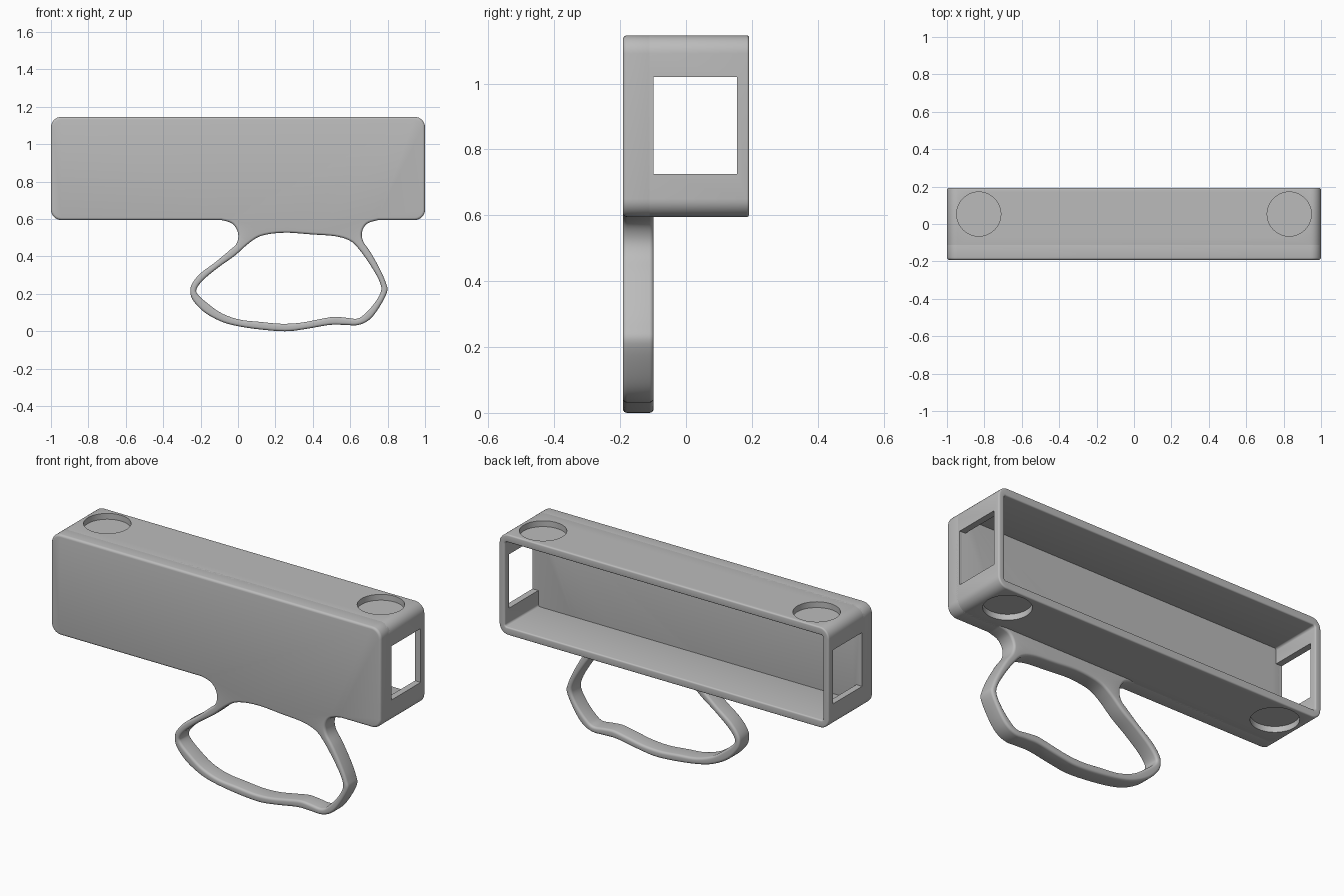
import bpy, bmesh, math
from mathutils import Vector

if "Cube" in bpy.data.objects:
    bpy.data.objects.remove(bpy.data.objects["Cube"], do_unlink=True)

grey = bpy.data.materials.new("light grey plastic")
grey.use_nodes = True
grey.diffuse_color = (0.5, 0.5, 0.5, 1)
grey.node_tree.nodes["Principled BSDF"].inputs["Base Color"].default_value = (0.5, 0.5, 0.5, 1)

BOTTOM, TOP = 0.595, 1.146
FRONT, BACK, INNER = -0.192, 0.192, -0.098
WALL, FLOOR, CORNER = 0.035, 0.043, 0.055


def smooth_path(points, closed, steps=5):
    """Catmull-Rom curve through the points."""
    pts = [Vector(p) for p in points]
    n = len(pts)
    get = (lambda i: pts[i % n]) if closed else (lambda i: pts[max(0, min(n - 1, i))])
    path = []
    for i in range(n if closed else n - 1):
        a, b, c, d = (get(i + k) for k in (-1, 0, 1, 2))
        for s in range(steps):
            t = s / steps
            path.append(b + (c - a) * t / 2 + (a - b * 2.5 + c * 2 - d / 2) * t * t
                        + (b * 3 - a - c * 3 + d) * t ** 3 / 2)
    return path if closed else path + [pts[-1]]


def rounded_rect(half, low, high, r, steps=8):
    """Counter-clockwise outline, starting at the lower right corner."""
    centres = ((half - r, low + r), (half - r, high - r), (r - half, high - r), (r - half, low + r))
    out = []
    for k, (cx, cz) in enumerate(centres):
        for s in range(steps + 1):
            a = math.pi / 2 * (k - 1 + s / steps)
            out.append(Vector((cx + r * math.cos(a), cz + r * math.sin(a))))
    return out


def inset(loop, dist):
    """Move a loop towards the material on its left."""
    out = []
    for i, p in enumerate(loop):
        u = (p - loop[i - 1]).normalized()
        v = (loop[(i + 1) % len(loop)] - p).normalized()
        n = Vector((-u.y - v.y, u.x + v.x)).normalized()
        out.append(p + n * dist / max(0.5, n.dot(Vector((-u.y, u.x)))))
    return out


def slab(name, outer, hole, y0, y1, r):
    """Extrude an outline with a hole along y, with rounded rims."""
    arc = [math.pi / 2 * k / 4 for k in range(5)]
    profile = [(r - r * math.sin(a), y0 + r - r * math.cos(a)) for a in arc]
    profile += [(d, y0 + y1 - y) for d, y in reversed(profile)]
    bm = bmesh.new()
    caps = ([], [])
    for loop in (outer, hole[::-1]):
        rings = [[bm.verts.new((p.x, y, p.y)) for p in inset(loop, d)] for d, y in profile]
        n = len(loop)
        for a, b in zip(rings, rings[1:]):
            for i in range(n):
                j = (i + 1) % n
                bm.faces.new((a[i], a[j], b[j], b[i]))
        for cap, ring in zip(caps, (rings[0], rings[-1])):
            cap += [bm.edges.get((ring[i - 1], ring[i])) for i in range(n)]
    for cap, side in zip(caps, (-1, 1)):
        bmesh.ops.triangle_fill(bm, edges=cap, use_beauty=True, normal=(0, side, 0))
    bmesh.ops.recalc_face_normals(bm, faces=bm.faces)
    mesh = bpy.data.meshes.new(name)
    bm.to_mesh(mesh)
    bm.free()
    mesh.materials.append(grey)
    obj = bpy.data.objects.new(name, mesh)
    bpy.context.collection.objects.link(obj)
    return obj


def select(obj):
    bpy.ops.object.select_all(action='DESELECT')
    obj.select_set(True)
    bpy.context.view_layer.objects.active = obj


def cut(target, cutter):
    cutter.hide_render = True
    cutter.data.materials.append(grey)
    select(target)
    mod = target.modifiers.new("cut", 'BOOLEAN')
    mod.operation, mod.solver, mod.object = 'DIFFERENCE', 'EXACT', cutter
    bpy.ops.object.modifier_apply(modifier=mod.name)
    bpy.data.objects.remove(cutter, do_unlink=True)


# Front plate with the hand loop growing from its lower edge
loop_outer = [(-.09, BOTTOM), (-.03, .575), (0, .525), (-.007, .47), (-.045, .433), (-.12, .37),
              (-.2, .31), (-.245, .255), (-.255, .21), (-.24, .165), (-.19, .11), (-.12, .066),
              (-.04, .036), (.09, .013), (.25, 0), (.36, .012), (.49, .034), (.57, .034),
              (.64, .033), (.7, .06), (.75, .12), (.797, .21), (.79, .26), (.76, .33),
              (.71, .42), (.67, .48), (.663, .53), (.69, .575), (.75, BOTTOM)]
loop_inner = [(.25, .527), (.13, .512), (.06, .472), (-.016, .405), (-.1, .345), (-.18, .28),
              (-.22, .23), (-.215, .197), (-.16, .147), (-.085, .095), (.01, .062), (.12, .05),
              (.23, .04), (.33, .045), (.43, .063), (.51, .077), (.57, .073), (.635, .067),
              (.675, .09), (.73, .15), (.765, .215), (.755, .27), (.71, .35), (.65, .435),
              (.6, .483), (.52, .508), (.39, .518)]
box_outline = rounded_rect(1, BOTTOM, TOP, CORNER)
front = slab("front_plate_and_hand_loop", smooth_path(loop_outer, False) + box_outline,
             smooth_path(loop_inner, True), FRONT, INNER, 0.013)

# Open-backed case walls
cavity = rounded_rect(1 - WALL, BOTTOM + FLOOR, TOP - FLOOR, 0.012)
case = slab("case_walls", box_outline, cavity, INNER - 0.032, BACK, 0.008)

# Window through both end walls
y0, y1, z0, z1 = INNER, 0.155, 0.725, 1.02
bpy.ops.mesh.primitive_cube_add(size=1, location=(0, (y0 + y1) / 2, (z0 + z1) / 2))
window = bpy.context.object
window.name = "window_cutter"
window.scale = (3, y1 - y0, z1 - z0)
cut(case, window)

# Round magnet recesses above and below each end
for x in (-0.83, 0.83):
    for z in (BOTTOM, TOP):
        bpy.ops.mesh.primitive_cylinder_add(vertices=64, radius=0.118, depth=0.064,
                                            location=(x, 0.053, z))
        recess = bpy.context.object
        recess.name = "recess_cutter"
        cut(case, recess)

for obj in (front, case):
    select(obj)
    bpy.ops.object.shade_smooth_by_angle(angle=math.radians(32))
